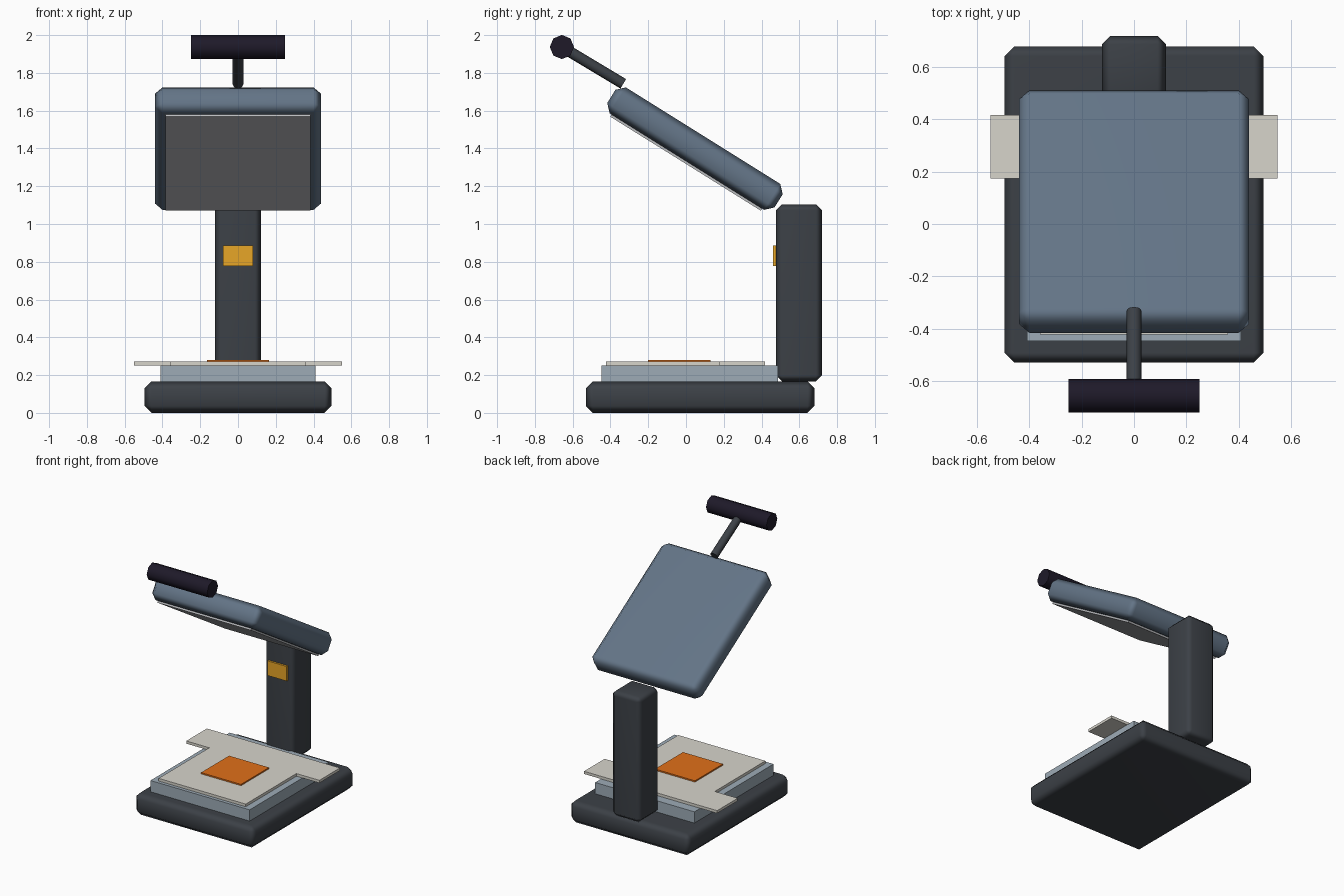
import bpy, bmesh
from math import radians, pi
from mathutils import Matrix, Vector

if "Cube" in bpy.data.objects:
    bpy.data.objects.remove(bpy.data.objects["Cube"])


def material(name, rgb):
    m = bpy.data.materials.new(name)
    m.diffuse_color = (*rgb, 1)
    m.use_nodes = True
    m.node_tree.nodes["Principled BSDF"].inputs["Base Color"].default_value = m.diffuse_color
    return m


charcoal = material("charcoal", (0.045, 0.052, 0.062))
steel_blue = material("steel_blue", (0.125, 0.175, 0.24))
alloy = material("alloy", (0.34, 0.41, 0.47))
plate_grey = material("plate_grey", (0.5, 0.51, 0.53))
cotton = material("cotton", (0.68, 0.66, 0.60))
orange = material("orange", (0.75, 0.16, 0.01))
amber = material("amber", (0.80, 0.38, 0.02))
black = material("black", (0.013, 0.010, 0.022))


def finish(name, bm, mat, smooth=False):
    bmesh.ops.recalc_face_normals(bm, faces=bm.faces)
    me = bpy.data.meshes.new(name)
    for f in bm.faces:
        f.smooth = smooth
    bm.to_mesh(me)
    bm.free()
    me.materials.append(mat)
    ob = bpy.data.objects.new(name, me)
    bpy.context.collection.objects.link(ob)
    return ob


def box(name, lo, hi, mat, chamfer=0, matrix=None):
    lo, hi = Vector(lo), Vector(hi)
    bm = bmesh.new()
    bmesh.ops.create_cube(bm, size=1, matrix=Matrix.Translation((lo + hi) / 2)
                          @ Matrix.Diagonal((*(hi - lo), 1)))
    if chamfer:
        bmesh.ops.bevel(bm, geom=bm.edges[:], offset=chamfer, segments=1,
                        affect='EDGES', profile=0.5)
    if matrix:
        bm.transform(matrix)
    ob = finish(name, bm, mat, smooth=bool(chamfer))
    if chamfer:
        ob.modifiers.new("Normals", 'WEIGHTED_NORMAL')
    return ob


def rod(name, a, b, radius, mat, spin=0.0):
    a, b = Vector(a), Vector(b)
    bm = bmesh.new()
    turn = (b - a).to_track_quat('Z', 'Y').to_matrix().to_4x4()
    bmesh.ops.create_cone(bm, cap_ends=True, segments=8, radius1=radius,
                          radius2=radius, depth=(b - a).length,
                          matrix=Matrix.Translation((a + b) / 2) @ turn
                          @ Matrix.Rotation(spin, 4, 'Z'))
    ob = finish(name, bm, mat, smooth=True)
    for e in ob.data.edges:  # crisp rims around the caps
        va, vb = (ob.data.vertices[i].co for i in e.vertices)
        e.use_edge_sharp = abs((vb - va).normalized().dot((b - a).normalized())) < 0.5
    return ob


# Base, rear column and indicator panel
box("base", (-0.495, -0.53, 0), (0.495, 0.68, 0.167), charcoal, 0.037)
box("column", (-0.122, 0.476, 0.167), (0.122, 0.72, 1.104), charcoal, 0.032)
box("indicator_panel", (-0.08, 0.461, 0.777), (0.08, 0.49, 0.886), amber)

# Lower platen
box("lower_platen", (-0.41, -0.448, 0.15), (0.41, 0.487, 0.251), alloy)

# Shirt: T outline mirrored across x and extruded
half = [(0.36, -0.423), (0.36, 0.175), (0.55, 0.175), (0.55, 0.418)]
outline = half + [(-x, y) for x, y in reversed(half)]
bm = bmesh.new()
face = bm.faces.new([bm.verts.new((x, y, 0.251)) for x, y in outline])
ext = bmesh.ops.extrude_face_region(bm, geom=[face], use_keep_orig=True)
bmesh.ops.translate(bm, vec=(0, 0, 0.02),
                    verts=[g for g in ext["geom"] if isinstance(g, bmesh.types.BMVert)])
finish("shirt", bm, cotton)
box("print_patch", (-0.165, -0.20, 0.268), (0.165, 0.13, 0.281), orange)

# Raised upper platen with its heating plate, tilted open
tilt = Matrix.Translation((0, 0.0475, 1.399)) @ Matrix.Rotation(radians(-32), 4, 'X')
box("upper_platen", (-0.44, -0.522, -0.081), (0.44, 0.522, 0.081),
    steel_blue, 0.04, tilt)
box("heating_plate", (-0.385, -0.47, -0.094), (0.385, 0.47, -0.06),
    plate_grey, 0, tilt)

# Handle
rod("handle_rod", (0, -0.332, 1.742), (0, -0.657, 1.937), 0.029, charcoal)
rod("handle_grip", (-0.25, -0.657, 1.937), (0.25, -0.657, 1.937), 0.064, black)
